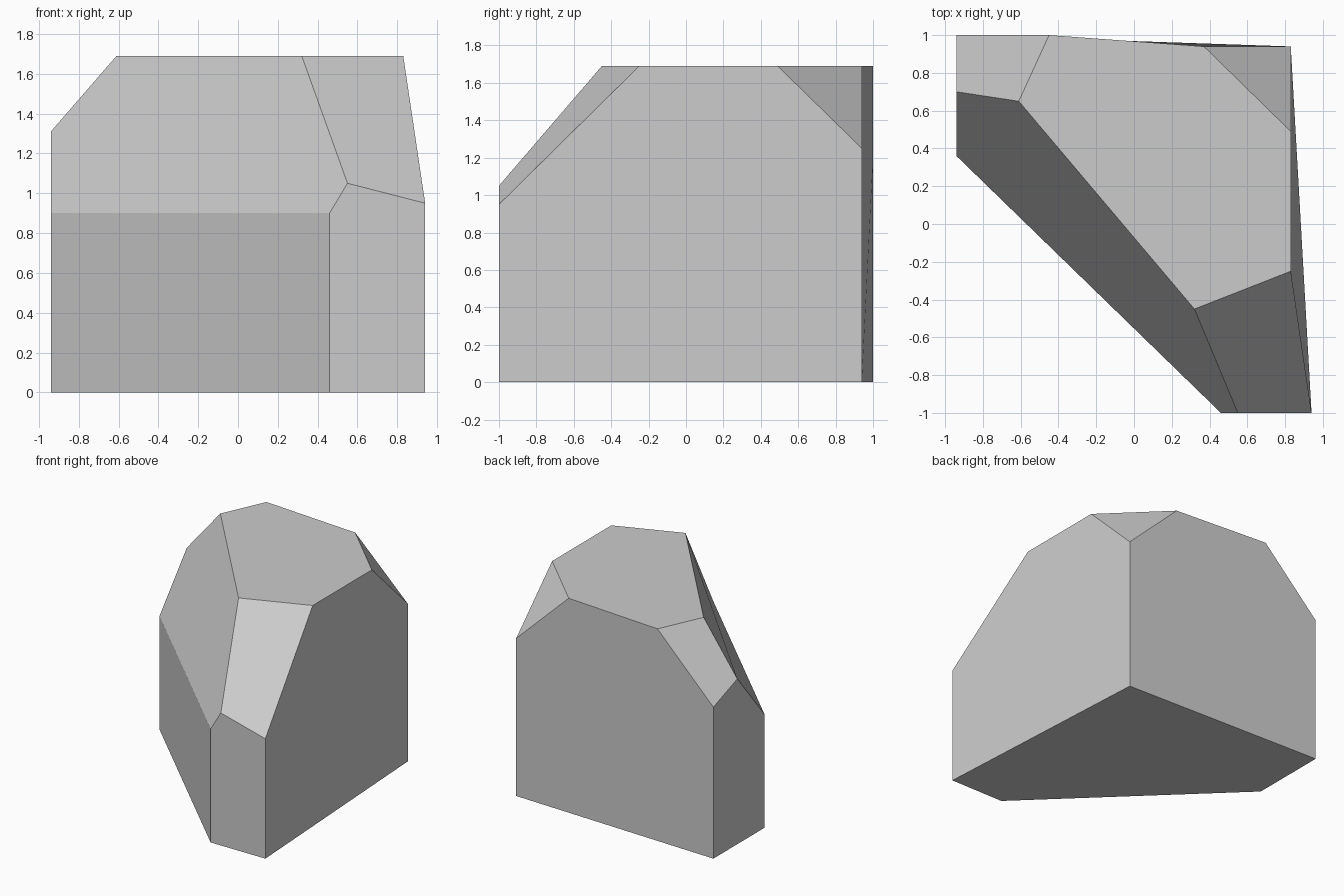
import bpy
import bmesh
from math import radians

cube = bpy.data.objects.get("Cube")
if cube:
    bpy.data.objects.remove(cube, do_unlink=True)

# Stone colour
stone = bpy.data.materials.new("stone grey")
stone.use_nodes = True
colour = (0.6, 0.6, 0.6, 1)
stone.diffuse_color = colour
stone.node_tree.nodes["Principled BSDF"].inputs["Base Color"].default_value = colour

# Upright corners: plan position and the height where each side wall ends
TOP = 1.69
corners = [
    (-0.94, 0.36, 0.90),
    (0.46, -1.0, 0.90),
    (0.94, -1.0, 0.95),
    (0.83, 0.94, 1.25),
    (-0.94, 1.0, 1.20),
]
# Outline of the flat top
crown = [(-0.61, 0.65), (0.32, -0.45), (0.83, -0.25),
         (0.83, 0.49), (0.37, 0.94), (-0.45, 1.0)]
# Extra corners where the chamfers meet the walls
chamfers = [(-0.94, 0.70, 1.31), (0.55, -1.0, 1.05)]

points = [(x, y, 0) for x, y, _ in corners] + corners + chamfers
points += [(x, y, TOP) for x, y in crown]

# Wrap the corners in a faceted skin and merge nearly flat neighbours
bm = bmesh.new()
for p in points:
    bm.verts.new(p)
bmesh.ops.convex_hull(bm, input=bm.verts)
bmesh.ops.dissolve_limit(bm, angle_limit=radians(12),
                         verts=bm.verts, edges=bm.edges)
bmesh.ops.recalc_face_normals(bm, faces=bm.faces)

mesh = bpy.data.meshes.new("boulder")
bm.to_mesh(mesh)
bm.free()
mesh.materials.append(stone)
boulder = bpy.data.objects.new("boulder", mesh)
bpy.context.collection.objects.link(boulder)
